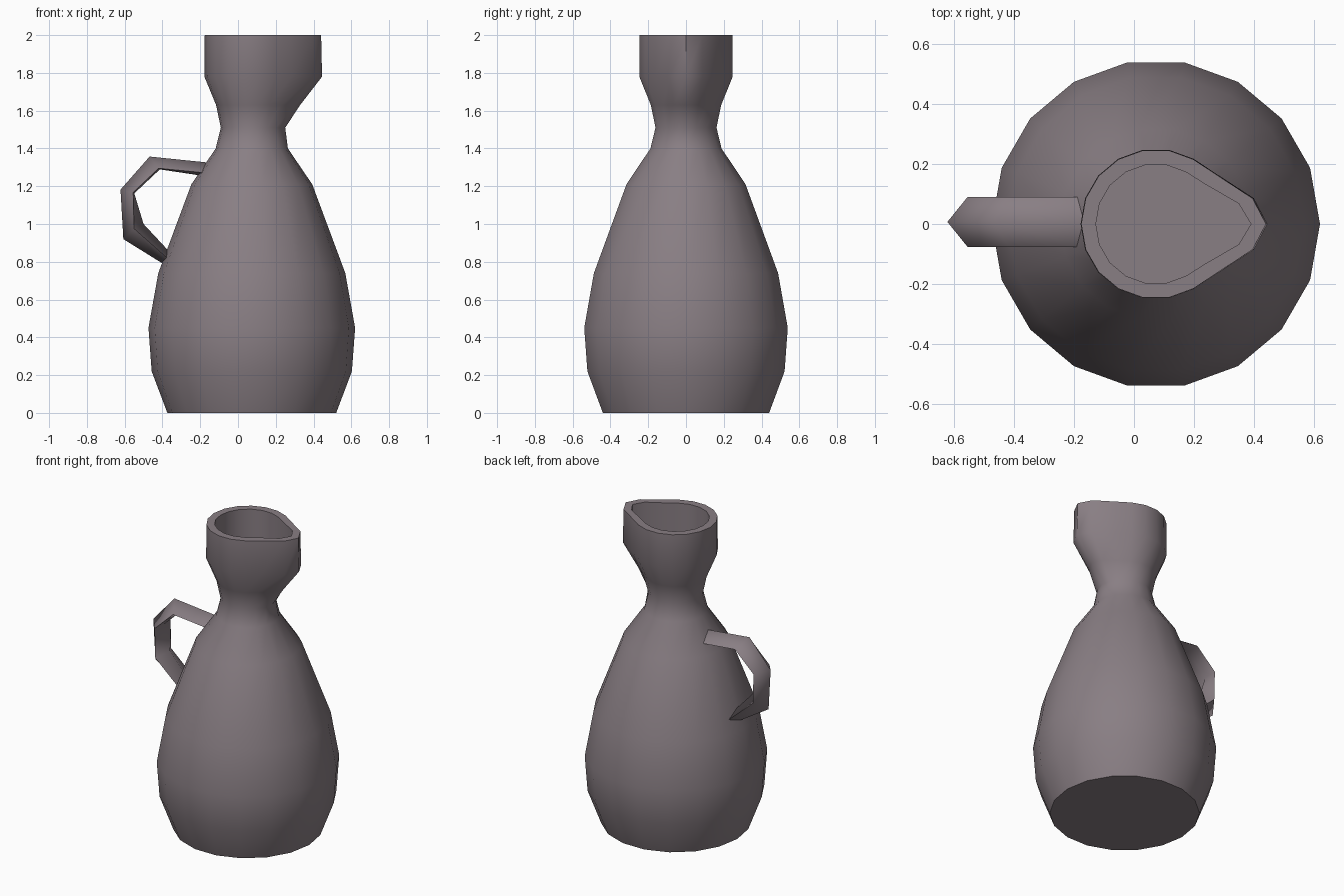
import bpy, bmesh, math

if "Cube" in bpy.data.objects:
    bpy.data.objects.remove(bpy.data.objects["Cube"])

CX = 0.073      # axis of the pot body
SIDES = 18

clay = bpy.data.materials.new("mauve_grey_clay")
clay.diffuse_color = (0.25, 0.21, 0.23, 1)
clay.use_nodes = True
clay.node_tree.nodes["Principled BSDF"].inputs["Base Color"].default_value = clay.diffuse_color


def loft(name, rings, angle):
    """Skin a list of closed point rings, capping both ends."""
    bm = bmesh.new()
    loops = [[bm.verts.new(p) for p in ring] for ring in rings]
    for a, b in zip(loops, loops[1:]):
        n = len(a)
        for i in range(n):
            j = (i + 1) % n
            bm.faces.new((a[i], a[j], b[j], b[i]))
    bm.faces.new(loops[0][::-1])
    bm.faces.new(loops[-1])
    bmesh.ops.recalc_face_normals(bm, faces=bm.faces[:])
    mesh = bpy.data.meshes.new(name)
    bm.to_mesh(mesh)
    bm.free()
    mesh.materials.append(clay)
    obj = bpy.data.objects.new(name, mesh)
    bpy.context.collection.objects.link(obj)
    bpy.ops.object.select_all(action='DESELECT')
    obj.select_set(True)
    bpy.context.view_layer.objects.active = obj
    bpy.ops.object.shade_smooth_by_angle(angle=math.radians(angle))
    return obj


def pot_ring(z, r, spout):
    """Circle whose +x vertices are pulled out into a pouring lip."""
    pull = {0: 1.0, 1: 0.75, 2: 0.15}
    pts = []
    for i in range(SIDES):
        a = math.tau * i / SIDES
        k = pull.get(min(i, SIDES - i), 0)
        pts.append((CX + r * math.cos(a) + spout * k, r * math.sin(a), z))
    return pts


# Pitcher body: outer profile, rim, then the shallow straight-walled mouth
profile = [(0, 0.447, 0), (0.22, 0.53, 0), (0.45, 0.547, 0), (0.74, 0.495, 0),
           (1.21, 0.32, 0), (1.40, 0.191, 0), (1.51, 0.164, 0.013),
           (1.63, 0.189, 0.067), (1.78, 0.251, 0.121), (2.0, 0.249, 0.118),
           (2.0, 0.2, 0.117), (1.76, 0.2, 0.117)]
loft("pitcher_body", [pot_ring(*p) for p in profile], 50)

# Handle: stations of (outer ridge, side edges, inner ridge) as x, z pairs
stations = [((-0.165, 1.326), (-0.165, 1.27), (-0.165, 1.252)),
            ((-0.468, 1.357), (-0.42, 1.295), (-0.414, 1.289)),
            ((-0.622, 1.182), (-0.555, 1.167), (-0.549, 1.162)),
            ((-0.607, 0.92), (-0.55, 0.975), (-0.50, 1.0)),
            ((-0.385, 0.782), (-0.375, 0.82), (-0.365, 0.855))]
rings = []
for (ox, oz), (sx, sz), (ix, iz) in stations:
    rings.append([(ox, 0.007, oz), (sx, 0.09, sz), (ix, 0.007, iz), (sx, -0.076, sz)])
loft("handle", rings, 75)
